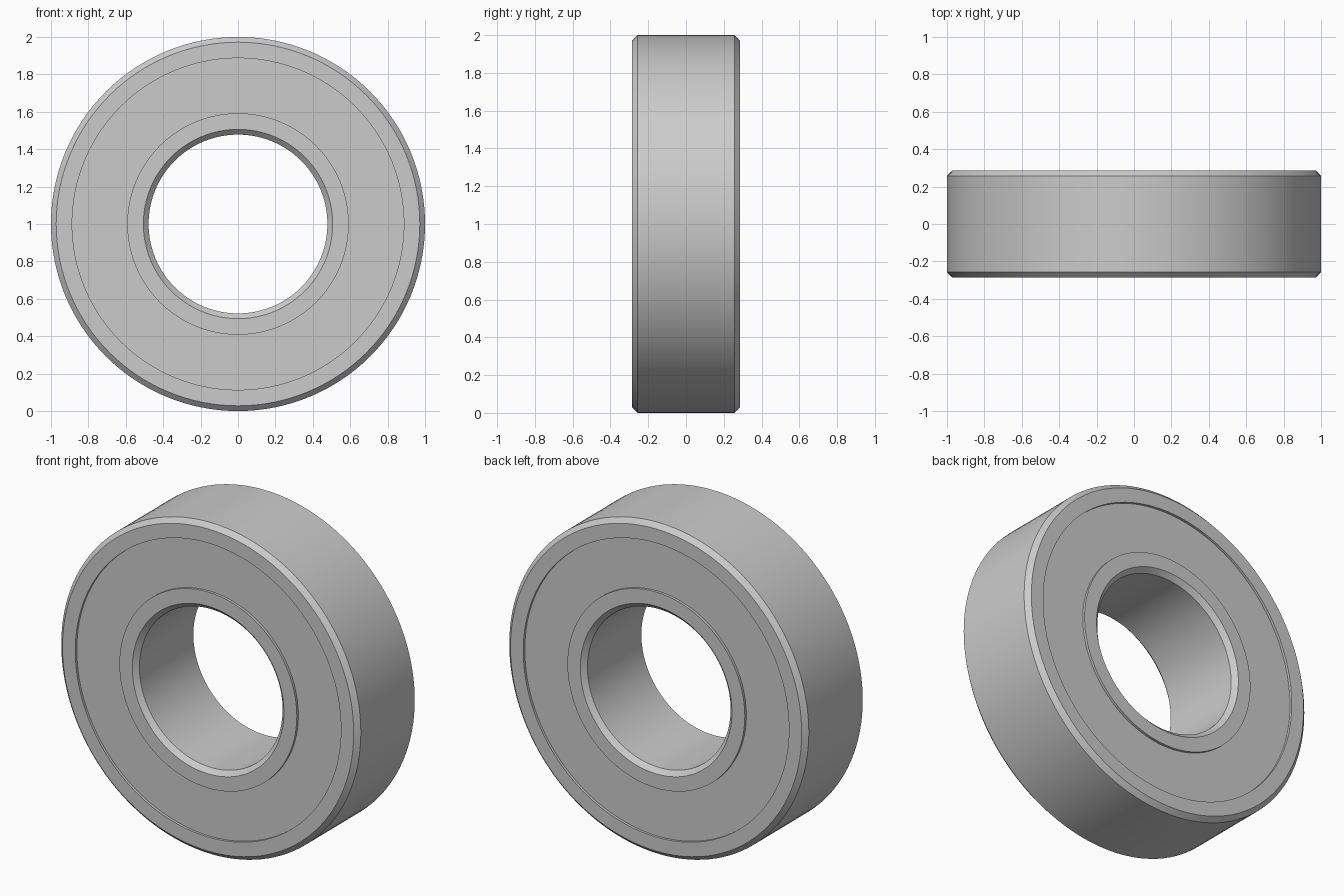
import bpy, bmesh, math

if "Cube" in bpy.data.objects:
    bpy.data.objects.remove(bpy.data.objects["Cube"])

SEG = 128
W = 0.285      # half width
C = 0.028      # chamfer
RECESS = 0.015 # seal depth below the ring faces


def revolve(name, profile):
    """Spin a closed (radius, y) profile around the y axis, centred at z = 1."""
    bm = bmesh.new()
    rings = []
    for i in range(SEG):
        a = 2 * math.pi * i / SEG
        rings.append([bm.verts.new((r * math.sin(a), y, 1 + r * math.cos(a)))
                      for r, y in profile])
    n = len(profile)
    for i in range(SEG):
        p, q = rings[i], rings[(i + 1) % SEG]
        for j in range(n):
            k = (j + 1) % n
            bm.faces.new((p[j], p[k], q[k], q[j]))
    bmesh.ops.recalc_face_normals(bm, faces=bm.faces)
    mesh = bpy.data.meshes.new(name)
    bm.to_mesh(mesh)
    bm.free()
    obj = bpy.data.objects.new(name, mesh)
    bpy.context.collection.objects.link(obj)
    bpy.ops.object.select_all(action='DESELECT')
    obj.select_set(True)
    bpy.context.view_layer.objects.active = obj
    bpy.ops.object.shade_smooth_by_angle(angle=math.radians(30))
    return obj


# Outer ring, chamfered on its outside edges
revolve("outer_ring", [(0.887, -W), (1 - C, -W), (1, -W + C),
                       (1, W - C), (1 - C, W), (0.887, W)])

# Inner ring, chamfered around the bore
revolve("inner_ring", [(0.592, -W), (0.592, W), (0.478 + C, W),
                       (0.478, W - C), (0.478, -W + C), (0.478 + C, -W)])

# Recessed annular seal filling the gap, edges tucked into both rings
S = W - RECESS
revolve("seal", [(0.58, -S), (0.9, -S), (0.9, S), (0.58, S)])
